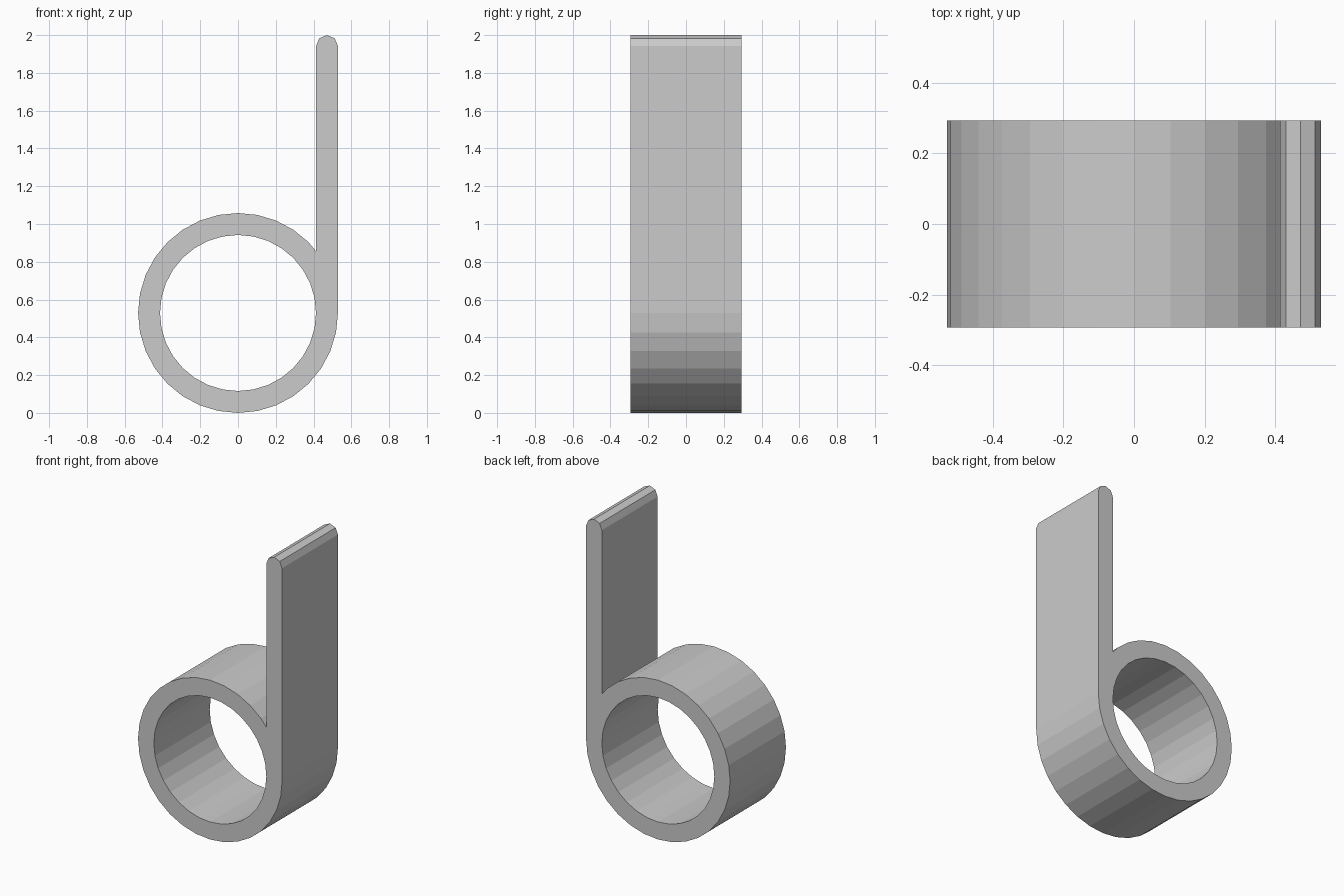
import bpy, bmesh
from math import sin, cos, tau
from mathutils import Vector

cube = bpy.data.objects.get("Cube")
if cube:
    bpy.data.objects.remove(cube, do_unlink=True)

R, r = 0.529, 0.413      # ring radii
HALF = 0.293             # half the depth
SEG = 32
CAP = (R - r) / 2        # rounded arm tip
TIP = 2 - CAP


def arc(cx, cz, rad, start, end, n):
    """Points along an arc in the XZ plane, on the front side."""
    return [(cx + rad * cos(tau * i / n), -HALF, cz + rad * sin(tau * i / n))
            for i in range(start, end + 1)]


# Outer outline: ring from the notch round to the right, then up the arm and over its tip
outer = arc(0, R, R, SEG // 8, SEG, SEG) + arc(r + CAP, TIP, CAP, 0, 4, 8)
a, b = (Vector(p) for p in arc(0, R, R, SEG // 8 - 1, SEG // 8, SEG))
outer.append(a.lerp(b, (r - a.x) / (b.x - a.x)))
hole = arc(0, R, r, 0, SEG - 1, SEG)

# Fill the outline around the hole and extrude it through the depth
bm = bmesh.new()
for loop in (outer, hole):
    vs = [bm.verts.new(p) for p in loop]
    for i, v in enumerate(vs):
        bm.edges.new((vs[i - 1], v))
bmesh.ops.triangle_fill(bm, edges=bm.edges[:], use_beauty=True, normal=(0, -1, 0))
out = bmesh.ops.extrude_face_region(bm, geom=bm.faces[:], use_keep_orig=True)
moved = [g for g in out["geom"] if isinstance(g, bmesh.types.BMVert)]
bmesh.ops.translate(bm, verts=moved, vec=(0, 2 * HALF, 0))
bmesh.ops.recalc_face_normals(bm, faces=bm.faces[:])

mesh = bpy.data.meshes.new("ring_with_arm")
bm.to_mesh(mesh)
bm.free()
clip = bpy.data.objects.new("ring_with_arm", mesh)
bpy.context.collection.objects.link(clip)

# Plain grey
grey = bpy.data.materials.new("light_grey")
grey.use_nodes = True
colour = (0.6, 0.6, 0.6, 1)
grey.diffuse_color = colour
grey.node_tree.nodes["Principled BSDF"].inputs["Base Color"].default_value = colour
mesh.materials.append(grey)
